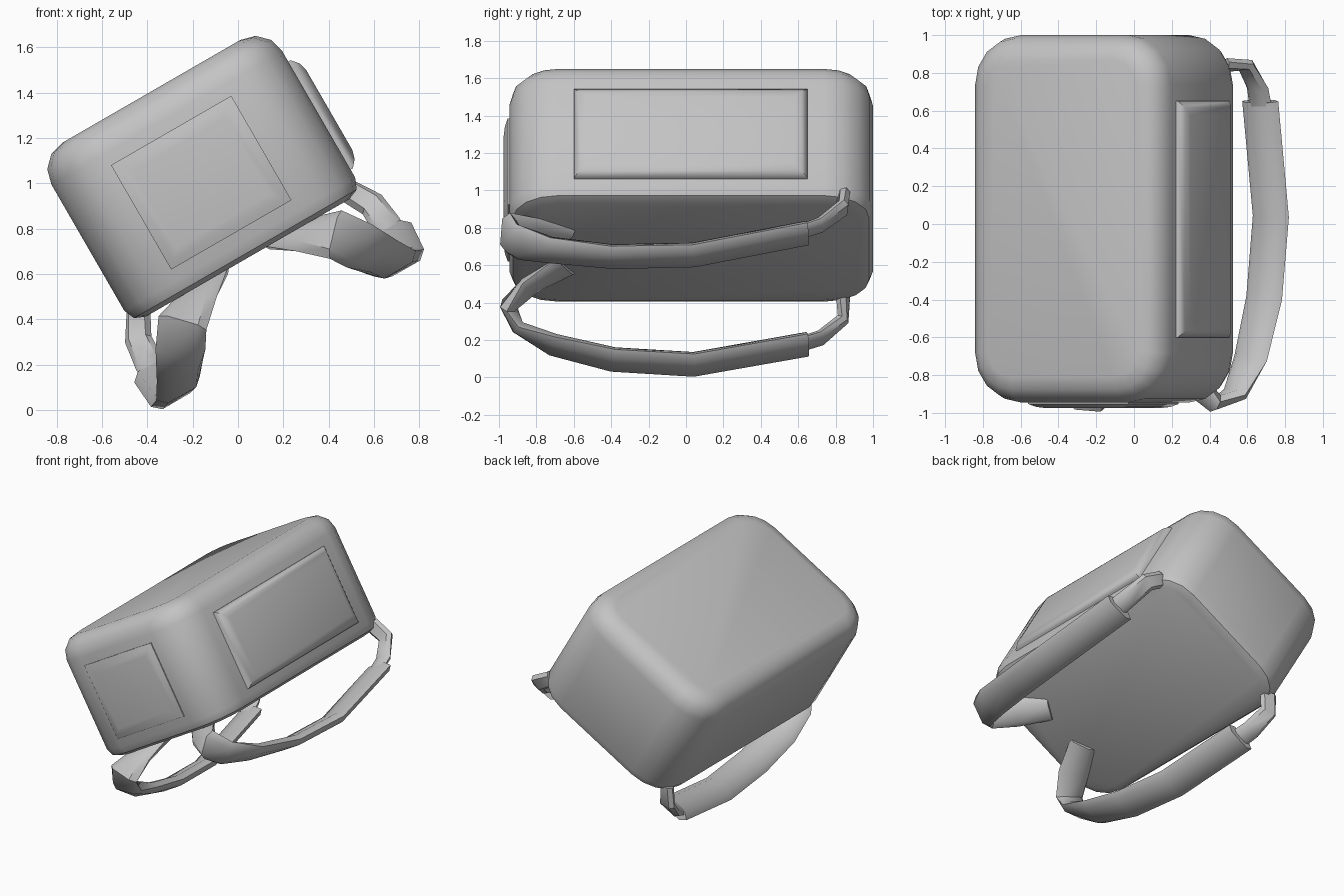
import bpy, bmesh, math
from mathutils import Matrix, Vector

cube = bpy.data.objects.get("Cube")
if cube:
    bpy.data.objects.remove(cube, do_unlink=True)

# The bag is built upright in its own frame, then tipped 30 degrees about y
TILT = Matrix.Rotation(math.radians(-30), 4, 'Y') @ Matrix.Translation((0.37, 0, 0))

grey = bpy.data.materials.new("plain_grey")
grey.use_nodes = True
grey.diffuse_color = (0.55, 0.55, 0.55, 1)
grey.node_tree.nodes["Principled BSDF"].inputs["Base Color"].default_value = (0.55, 0.55, 0.55, 1)


def finish(name, bm, angle=40):
    bmesh.ops.recalc_face_normals(bm, faces=bm.faces)
    bm.transform(TILT)
    mesh = bpy.data.meshes.new(name)
    bm.to_mesh(mesh)
    bm.free()
    mesh.shade_smooth()
    mesh.set_sharp_from_angle(angle=math.radians(angle))
    mesh.materials.append(grey)
    obj = bpy.data.objects.new(name, mesh)
    bpy.context.collection.objects.link(obj)
    return obj


def box(lo, hi):
    bm = bmesh.new()
    bmesh.ops.create_cube(bm, size=1)
    for v in bm.verts:
        v.co = [a + (c + 0.5) * (b - a) for a, b, c in zip(lo, hi, v.co)]
    return bm


def bevel(bm, edges, offset, segments):
    bmesh.ops.bevel(bm, geom=edges, offset=offset, segments=segments,
                    profile=0.5, affect='EDGES', clamp_overlap=True)


def rim(bm, z):
    return [e for e in bm.edges if all(abs(v.co.z - z) < 1e-4 for v in e.verts)]


# Main bag: wide rounded corners, softer outer rim, tighter rim on the strap side
BACK, FRONT = 0.56, 1.408
bm = box((-0.585, -0.945, BACK), (0.59, 1.0, FRONT))
bevel(bm, [e for e in bm.edges if abs(e.verts[0].co.z - e.verts[1].co.z) > 0.5], 0.26, 4)
bevel(bm, rim(bm, FRONT), 0.135, 3)
bevel(bm, rim(bm, BACK), 0.07, 2)
finish("bag_body", bm)


def pocket(name, lo, hi, out, rise, inset=0.07):
    """Thin plate whose outward face is inset and raised into a pillow."""
    bm = box(lo, hi)
    bm.normal_update()
    out = Vector(out)
    face = max(bm.faces, key=lambda f: f.normal.dot(out))
    for step, lift in ((inset * 0.45, rise * 0.7), (inset * 0.55, rise * 0.3)):
        bmesh.ops.inset_region(bm, faces=[face], thickness=step, use_even_offset=True)
        bmesh.ops.translate(bm, verts=face.verts, vec=out * lift)
    finish(name, bm, 50)


pocket("top_pocket", (-0.315, -0.953, 0.684), (0.297, -0.90, 1.215), (0, -1, 0), 0.022)
pocket("side_pocket", (0.54, -0.60, 0.67), (0.602, 0.65, 1.22), (1, 0, 0), 0.038)

# Flattened six-sided strap section: (across, through)
SECTION = [(-1, 0), (-0.65, 1), (0.65, 1), (1, 0), (0.65, -1), (-0.65, -1)]


def strap(name, stations, side):
    """Loft the section; each station is centre, width direction, half width, half thickness."""
    bm = bmesh.new()
    centres = [Vector(s[0]) for s in stations]
    rings = []
    for i, (c, across, half_w, half_t) in enumerate(stations):
        tangent = (centres[min(i + 1, len(centres) - 1)] - centres[max(i - 1, 0)]).normalized()
        across = Vector(across)
        across = (across - tangent * across.dot(tangent)).normalized()
        through = tangent.cross(across)
        ring = []
        for a, t in SECTION:
            p = centres[i] + across * a * half_w + through * t * half_t
            ring.append(bm.verts.new((p.x * side, p.y, p.z)))
        rings.append(ring)
    for r0, r1 in zip(rings, rings[1:]):
        for k in range(6):
            j = (k + 1) % 6
            bm.faces.new((r0[k], r0[j], r1[j], r1[k]))
    bm.faces.new(rings[0])
    bm.faces.new(rings[-1])
    finish(name, bm, 45)


# Padded strap: leaves the back near the centre, folds over at the top, runs down the bag
PADDED = [
    ((0.16, -0.64, 0.57), (0.7, 0.7, 0.0), 0.09, 0.03),
    ((0.28, -0.83, 0.52), (0.7, 0.5, 0.4), 0.10, 0.035),
    ((0.39, -0.95, 0.455), (0.6, 0.1, 0.75), 0.11, 0.04),
    ((0.455, -0.90, 0.36), (0.85, 0.0, 0.45), 0.11, 0.035),
    ((0.505, -0.71, 0.28), (1, 0, 0.1), 0.11, 0.035),
    ((0.55, -0.39, 0.215), (1, 0, 0), 0.11, 0.035),
    ((0.585, 0.04, 0.205), (1, 0, 0), 0.11, 0.035),
    ((0.595, 0.65, 0.335), (1, 0, 0), 0.11, 0.035),
]
# Narrow webbing joining the padded strap to the foot of the bag
WEBBING = [
    ((0.60, 0.58, 0.325), (1, 0, 0), 0.07, 0.02),
    ((0.605, 0.72, 0.38), (1, 0, 0), 0.065, 0.025),
    ((0.595, 0.84, 0.49), (1, 0.1, 0.3), 0.06, 0.028),
    ((0.53, 0.84, 0.60), (0.8, 0.3, 0.4), 0.055, 0.028),
]
for side, label in ((1, "left"), (-1, "right")):
    strap(label + "_padded_strap", PADDED, side)
    strap(label + "_strap_webbing", WEBBING, side)
